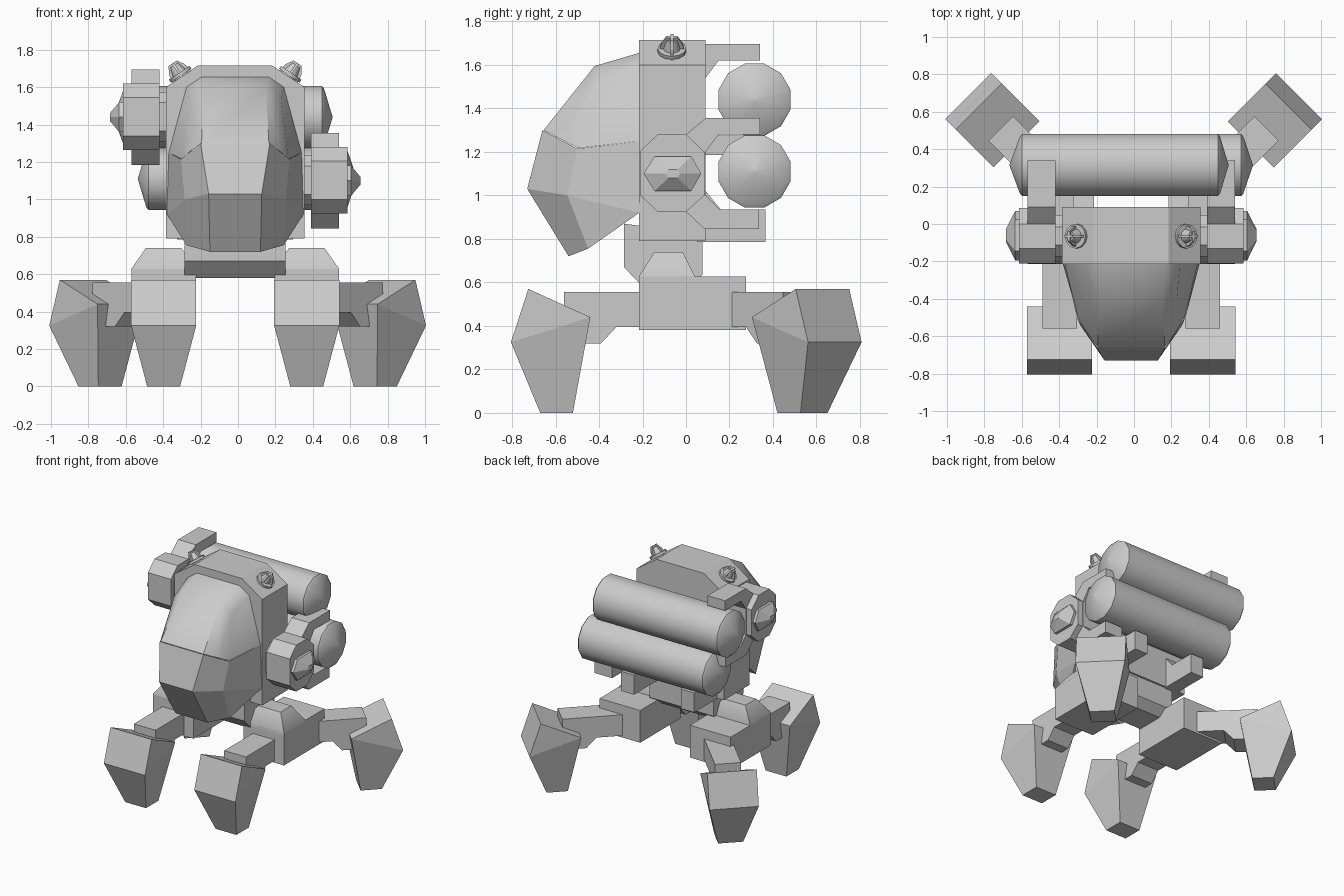
import bpy, bmesh, math
from mathutils import Matrix, Vector

if "Cube" in bpy.data.objects:
    bpy.data.objects.remove(bpy.data.objects["Cube"])

CX = -0.015  # body centre line
grey = bpy.data.materials.new("light_grey")
grey.diffuse_color = (0.6, 0.6, 0.6, 1)
grey.use_nodes = True
grey.node_tree.nodes["Principled BSDF"].inputs["Base Color"].default_value = grey.diffuse_color


def make(name, verts, faces, smooth=None, matrix=None):
    me = bpy.data.meshes.new(name)
    me.from_pydata([tuple(v) for v in verts], [], faces)
    bm = bmesh.new()
    bm.from_mesh(me)
    bmesh.ops.remove_doubles(bm, verts=bm.verts, dist=0.0005)
    if matrix:
        bm.transform(matrix)
    bmesh.ops.recalc_face_normals(bm, faces=bm.faces)
    bm.to_mesh(me)
    bm.free()
    me.materials.append(grey)
    ob = bpy.data.objects.new(name, me)
    bpy.context.collection.objects.link(ob)
    if smooth:
        bpy.context.view_layer.objects.active = ob
        ob.select_set(True)
        bpy.ops.object.shade_smooth_by_angle(angle=math.radians(smooth))
        ob.select_set(False)
    return ob


def loft(name, rings, smooth=None, matrix=None):
    """Skin a stack of equal-length rings and cap both ends."""
    n = len(rings[0])
    verts = [v for r in rings for v in r]
    faces = [(k * n + i, k * n + (i + 1) % n, (k + 1) * n + (i + 1) % n, (k + 1) * n + i)
             for k in range(len(rings) - 1) for i in range(n)]
    faces += [tuple(range(n)), tuple(range(len(verts) - n, len(verts)))]
    return make(name, verts, faces, smooth, matrix)


def side_profile(name, pts, x0, x1, matrix=None):
    """Extrude a (y, z) outline along x."""
    return loft(name, [[(x, y, z) for y, z in pts] for x in (x0, x1)], matrix=matrix)


def rect(x0, x1, y0, y1, z):
    return [(x0, y0, z), (x1, y0, z), (x1, y1, z), (x0, y1, z)]


def mirrored(faces, n):
    return faces + [tuple(i + n for i in reversed(f)) for f in faces]


# torso with chamfered upper corners
outline = [(-.37, .79), (.37, .79), (.37, 1.6), (.2, 1.715), (-.2, 1.715), (-.37, 1.6)]
loft("torso", [[(CX + x, y, z) for x, z in outline] for y in (-.215, .09)])

# pelvis
side_profile("pelvis", [(-.285, .87), (-.285, .67), (-.2, .58), (.01, .58), (.075, .635), (.075, .82)],
             CX - .27, CX + .27)

# cockpit jaw: half points A-H, then mirrored
half = [(.185, -.66, 1.30), (.142, -.73, 1.03), (.135, -.54, .72), (.26, -.45, .755),
        (.365, -.215, .92), (.29, -.5, 1.215), (.355, -.215, 1.25), (.27, -.545, 1.0)]
n = len(half)
verts = [(CX + x, y, z) for x, y, z in half] + [(CX - x, y, z) for x, y, z in half]
faces = mirrored([(0, 1, 7, 5), (5, 7, 4, 6), (1, 2, 3, 7), (3, 4, 7)], n)
faces += [(a, a + n, b + n, b) for a, b in ((0, 1), (1, 2), (2, 3), (3, 4), (4, 6), (6, 5), (5, 0))]
make("cockpit_jaw", verts, faces)

# cockpit canopy: rows from rear arch to front sill
half = [(.18, -.215, 1.655), (.26, -.215, 1.60), (.355, -.215, 1.25),
        (.165, -.42, 1.595), (.245, -.4, 1.53), (.285, -.495, 1.217),
        (.18, -.655, 1.30), (.24, -.575, 1.258)]
n = len(half)
verts = [(CX + x, y, z) for x, y, z in half] + [(CX - x, y, z) for x, y, z in half]
faces = mirrored([(0, 3, 4, 1), (3, 6, 7, 4), (1, 4, 5, 2), (4, 7, 5)], n)
faces += [(a, a + n, b + n, b) for a, b in ((0, 3), (3, 6), (6, 7), (7, 5), (5, 2), (2, 1), (1, 0))]
make("cockpit_canopy", verts, faces, 40)

arm = [(0, .555), (-.56, .555), (-.56, .36), (-.47, .32), (-.39, .32), (-.32, .395), (0, .395)]
for s, side in ((-1, "left"), (1, "right")):
    hx = CX + s * .3825
    # hip: block with a raised tapered cap
    loft("hip_" + side, [rect(hx - .172, hx + .172, -.215, .275, .38),
                         rect(hx - .172, hx + .172, -.215, .275, .627)])
    loft("hip_cap_" + side, [rect(hx - .172, hx + .172, -.215, .04, .6),
                             rect(hx - .172, hx + .172, -.215, .04, .63),
                             rect(hx - .095, hx + .095, -.145, -.015, .74)], 40)
    # arm and foot, modelled facing forward at the hip then turned
    for end, m in (("front", Matrix.Translation((hx, 0, 0))),
                   ("rear", Matrix.Translation((s * .375 - .002, .175, 0))
                    @ Matrix.Rotation(math.radians(180 - s * 45), 4, 'Z'))):
        shift = 0 if end == "front" else .085
        m = m @ Matrix.Translation((0, shift, 0))
        side_profile(f"{end}_arm_{side}", arm, -.092, .092, m)
        w, b = .174, .088
        loft(f"{end}_foot_{side}", [
            [(-b, -.67, 0), (b, -.67, 0), (b, -.52, 0), (-b, -.52, 0)],
            [(-w, -.805, .325), (w, -.805, .325), (w, -.44, .44), (-w, -.44, .44)],
            [(-w, -.725, .57), (w, -.725, .57), (w, -.44, .44), (-w, -.44, .44)]], matrix=m)

# clamps on the flanks, tanks behind
clamp = [(-.21, .105), (-.13, .18), (0, .18), (.09, .255), (.34, .255), (.34, .18), (.15, .18),
         (.09, .1), (.09, -.1), (.155, -.165), (.335, -.165), (.335, -.255), (.085, -.255),
         (0, -.175), (-.13, -.175), (-.21, -.1)]
plate = [(-.21, .105), (-.13, .18), (0, .18), (.085, .1), (.085, -.1), (0, -.175), (-.13, -.175), (-.21, -.1)]
boss = [(-.195, 0), (-.145, .08), (.025, .08), (.07, 0), (.025, -.08), (-.145, -.08)]
for s, zc, side in ((-1, 1.44, "left"), (1, 1.1, "right")):
    def at(x, pts, f=1):
        return [(CX + s * x, -.06 + (y + .06) * f, zc + z * f) for y, z in pts]
    loft("clamp_" + side, [at(.405, clamp), at(.555, clamp)])
    loft("clamp_plate_" + side, [at(.405, plate), at(.60, plate)])
    loft("clamp_mount_" + side, [at(.3, plate, .75), at(.42, plate, .75)])
    loft("clamp_boss_" + side, [at(.59, boss), at(.62, boss), at(.67, boss, .25)])

for name, zc, xs in (("upper_tank", 1.44, (-.665, -.61, .46, .505)),
                     ("lower_tank", 1.11, (-.535, -.49, .585, .635))):
    rings = [[(x, .315 + r * math.cos(a), zc + r * math.sin(a))
              for a in [math.tau * (i + .5) / 12 for i in range(12)]]
             for x, r in ((xs[0], .004), (xs[1], .158), (xs[1] + .012, .172),
                          (xs[2] - .012, .172), (xs[2], .158), (xs[3], .004))]
    loft(name, rings, 35)

# rear supports under the tanks
support = [(.05, .785), (.365, .785), (.365, .935), (.16, .935), (.09, 1.02), (.05, 1.02)]
for s, side in ((-1, "left"), (1, "right")):
    side_profile("tank_support_" + side, support, CX + s * .2, CX + s * .31)

# caged lamps on the upper chamfers
for s, side in ((-1, "left"), (1, "right")):
    normal = Vector((s * .115, 0, .17)).normalized()
    m = Matrix.Translation((CX + s * .285, -.065, 1.655)) @ normal.to_track_quat('Z', 'Y').to_matrix().to_4x4()

    def disc(r, z, k=12):
        return [(r * math.cos(math.tau * i / k), r * math.sin(math.tau * i / k), z) for i in range(k)]
    loft("lamp_" + side, [disc(.045, -.02), disc(.042, .02), disc(.026, .075)], 35, m)
    loft("lamp_ring_" + side, [disc(.045, .008), disc(.066, .008), disc(.066, .026), disc(.045, .026)], 35, m)
    for q in range(4):
        fin = [(.03, 0), (.06, 0), (.05, .05), (.026, .088), (.0, .088), (.0, .07)]
        side_profile(f"lamp_bar_{side}_{q}", fin, -.007, .007, m @ Matrix.Rotation(q * math.pi / 2, 4, 'Z'))
